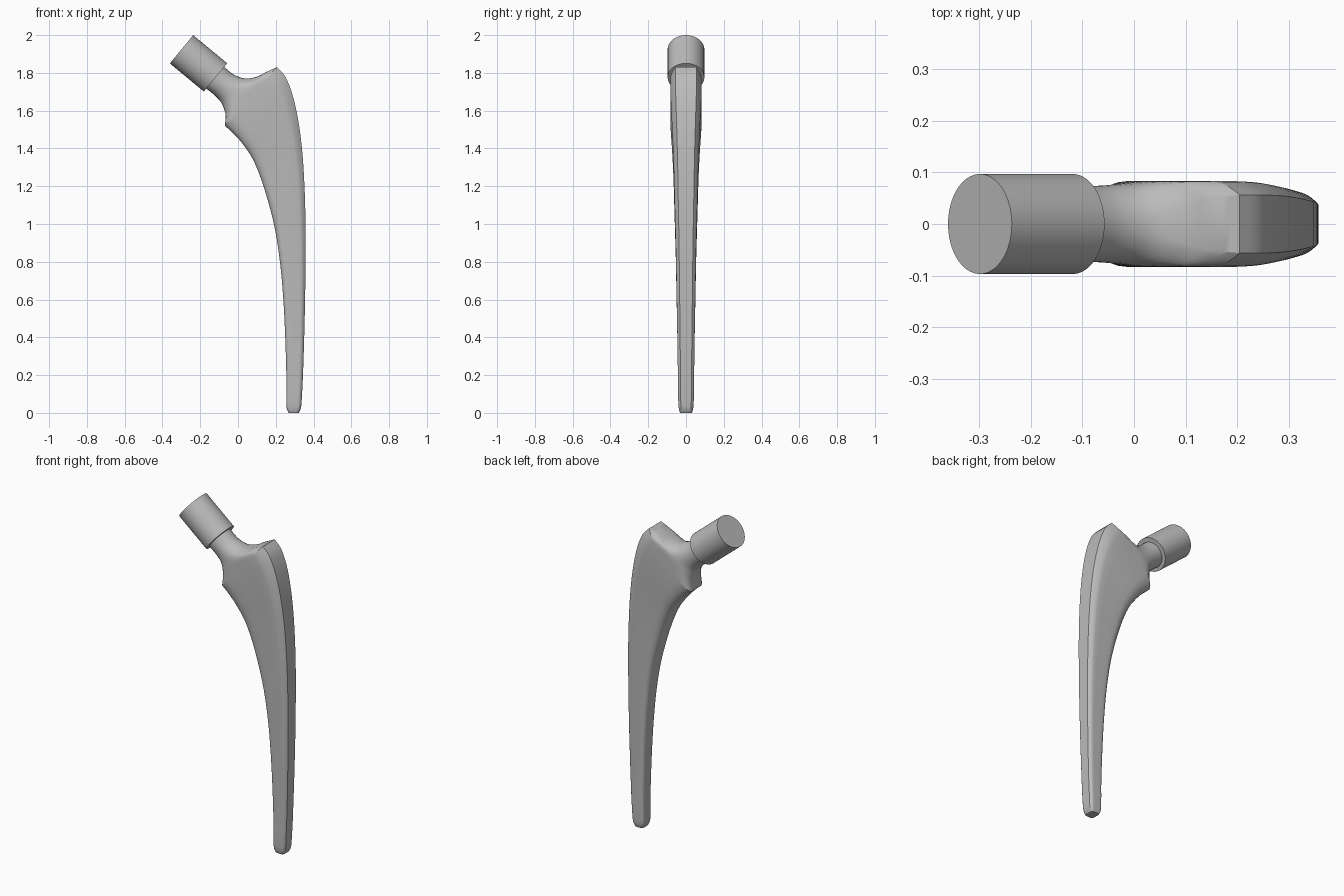
import bpy, bmesh, math
from mathutils import Vector

cube = bpy.data.objects.get("Cube")
if cube:
    bpy.data.objects.remove(cube, do_unlink=True)

metal = bpy.data.materials.new("satin_grey_metal")
metal.use_nodes = True
GREY = (0.5, 0.5, 0.5, 1)
metal.diffuse_color = GREY
metal.node_tree.nodes["Principled BSDF"].inputs["Base Color"].default_value = GREY

STEPS = 5    # rings between two stations
CORNER = 6   # points on each corner


def spline(stations):
    """Smooth curve through stations of any dimension."""
    pts = [Vector(s) for s in stations]
    out = [pts[0]]
    for i in range(len(pts) - 1):
        p, q = pts[i], pts[i + 1]
        a = pts[max(i - 1, 0)]
        b = pts[min(i + 2, len(pts) - 1)]
        for k in range(1, STEPS + 1):
            t = k / STEPS
            tp, tq = (q - a) / 2, (b - p) / 2
            out.append(p * (2*t**3 - 3*t**2 + 1) + q * (3*t**2 - 2*t**3)
                       + tp * (t**3 - 2*t**2 + t) + tq * (t**3 - t**2))
    return out


def half_section(width, depth, roundness):
    """Half outline, from the inner edge to the outer edge: rounded box blended to a circle."""
    a_in, b_in = 0.2 * width, 0.5 * depth
    a_out, b_out = 0.18 * width, 0.32 * depth
    pts = [(0, 0)]
    for i in range(CORNER):                      # rounded inner corner
        t = i / (CORNER - 1) * math.pi / 2
        pts.append((a_in * (1 - math.cos(t)), depth - b_in * (1 - math.sin(t))))
    for i in range(1, 4):                        # flat broad side
        pts.append((a_in + (width - a_in - a_out) * i / 4, depth))
    for i in range(CORNER):                      # chamfered outer corner
        t = i / (CORNER - 1)
        pts.append((width - a_out * (1 - t), depth - b_out * t ** 1.6))
    pts.append((width, 0))
    result = []
    for i, (u, v) in enumerate(pts):
        t = math.pi * i / (len(pts) - 1)
        cu, cv = width / 2 * (1 - math.cos(t)), depth * math.sin(t)
        result.append((u + (cu - u) * roundness, v + (cv - v) * roundness))
    return result


def ring(bm, station):
    """Closed section between an inner and an outer edge point."""
    mx, mz, lx, lz, depth, roundness = station
    inner, outer = Vector((mx, 0, mz)), Vector((lx, 0, lz))
    width = (outer - inner).length
    along = (outer - inner).normalized()
    half = half_section(width, depth, min(max(roundness, 0), 1))
    outline = half + [(u, -v) for u, v in reversed(half[1:-1])]
    return [bm.verts.new(inner + along * u + Vector((0, v, 0))) for u, v in outline]


def finish(name, bm, angle):
    bmesh.ops.recalc_face_normals(bm, faces=bm.faces)
    mesh = bpy.data.meshes.new(name)
    bm.to_mesh(mesh)
    bm.free()
    mesh.materials.append(metal)
    obj = bpy.data.objects.new(name, mesh)
    bpy.context.collection.objects.link(obj)
    bpy.ops.object.select_all(action='DESELECT')
    obj.select_set(True)
    bpy.context.view_layer.objects.active = obj
    bpy.ops.object.shade_smooth_by_angle(angle=math.radians(angle))
    return obj


# Stations: inner x, z, outer x, z, half depth, roundness
stem = [
    (.268, 0, .322, 0, .031, 0),
    (.257, .03, .334, .03, .039, 0),
    (.256, .1, .339, .1, .042, 0),
    (.256, .2, .344, .2, .043, 0),
    (.25, .4, .351, .42, .046, 0),
    (.24, .6, .356, .65, .05, 0),
    (.222, .8, .358, .88, .054, 0),
    (.19, 1, .355, 1.12, .06, 0),
    (.135, 1.2, .343, 1.35, .066, 0),
    (.08, 1.34, .322, 1.53, .073, 0),
    (.02, 1.43, .29, 1.68, .08, 0),
    (-.035, 1.49, .25, 1.78, .083, 0),
    (-.07, 1.52, .205, 1.83, .083, 0),
]
neck = [
    stem[-1],
    (-.065, 1.57, .15, 1.805, .083, .15),
    (-.072, 1.605, .1, 1.78, .082, .45),
    (-.09, 1.645, .04, 1.77, .078, .85),
    (-.125, 1.683, -.02, 1.79, .074, 1),
    (-.165, 1.715, -.072, 1.83, .073, 1),
    (-.2, 1.745, -.107, 1.86, .073, 1),
]

# Curved stem with shoulder and neck
bm = bmesh.new()
rings = [ring(bm, s) for s in spline(stem) + spline(neck)[1:]]
for low, high in zip(rings, rings[1:]):
    n = len(low)
    for i in range(n):
        j = (i + 1) % n
        bm.faces.new((low[i], low[j], high[j], high[i]))
bm.faces.new(rings[0])
bm.faces.new(rings[-1])
finish("stem_and_neck", bm, 30)

# Cylindrical head on the neck
top, base = Vector((-.299, 0, 1.925)), Vector((-.119, 0, 1.776))
bm = bmesh.new()
bmesh.ops.create_cone(bm, cap_ends=True, segments=64, radius1=.097, radius2=.097,
                      depth=(top - base).length)
head = finish("head_sleeve", bm, 30)
head.location = (top + base) / 2
head.rotation_euler = (top - base).to_track_quat('Z', 'Y').to_euler()
